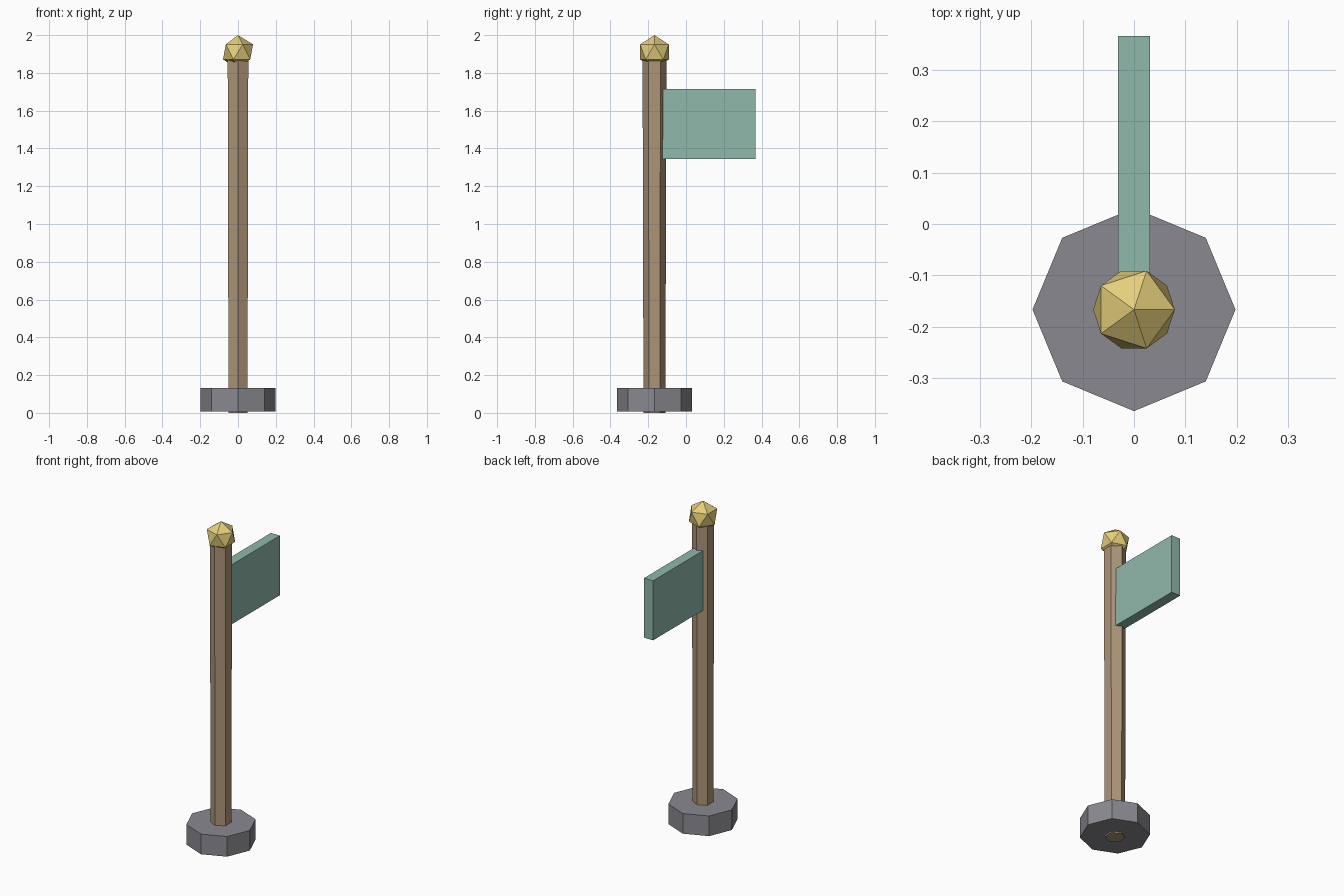
import bpy
from math import pi

if "Cube" in bpy.data.objects:
    bpy.data.objects.remove(bpy.data.objects["Cube"])

CY = -0.167  # y position of the pole axis


def paint(obj, name, color):
    obj.name = name
    mat = bpy.data.materials.new(name + "_colour")
    mat.diffuse_color = (*color, 1)
    mat.use_nodes = True
    mat.node_tree.nodes["Principled BSDF"].inputs["Base Color"].default_value = mat.diffuse_color
    obj.data.materials.append(mat)


def prism(name, sides, r_low, r_high, z0, z1, turn, color):
    bpy.ops.mesh.primitive_cone_add(
        vertices=sides, radius1=r_low, radius2=r_high, depth=z1 - z0,
        location=(0, CY, (z0 + z1) / 2), rotation=(0, 0, turn))
    paint(bpy.context.object, name, color)


# octagonal stone foot, corners on the axes
prism("base", 8, 0.198, 0.198, 0.008, 0.133, 0, (0.25, 0.25, 0.28))

# hexagonal pole, corner facing front
prism("pole", 6, 0.058, 0.063, 0.0, 1.9, 0, (0.42, 0.30, 0.19))

# faceted golden finial
bpy.ops.mesh.primitive_ico_sphere_add(subdivisions=1, radius=0.089,
                                      location=(0, CY, 1.911))
paint(bpy.context.object, "finial", (0.78, 0.62, 0.20))

# thick flag panel
bpy.ops.mesh.primitive_cube_add(size=1, location=(0, 0.12, 1.53))
flag = bpy.context.object
flag.scale = (0.062, 0.494, 0.37)
paint(flag, "flag", (0.28, 0.48, 0.40))
